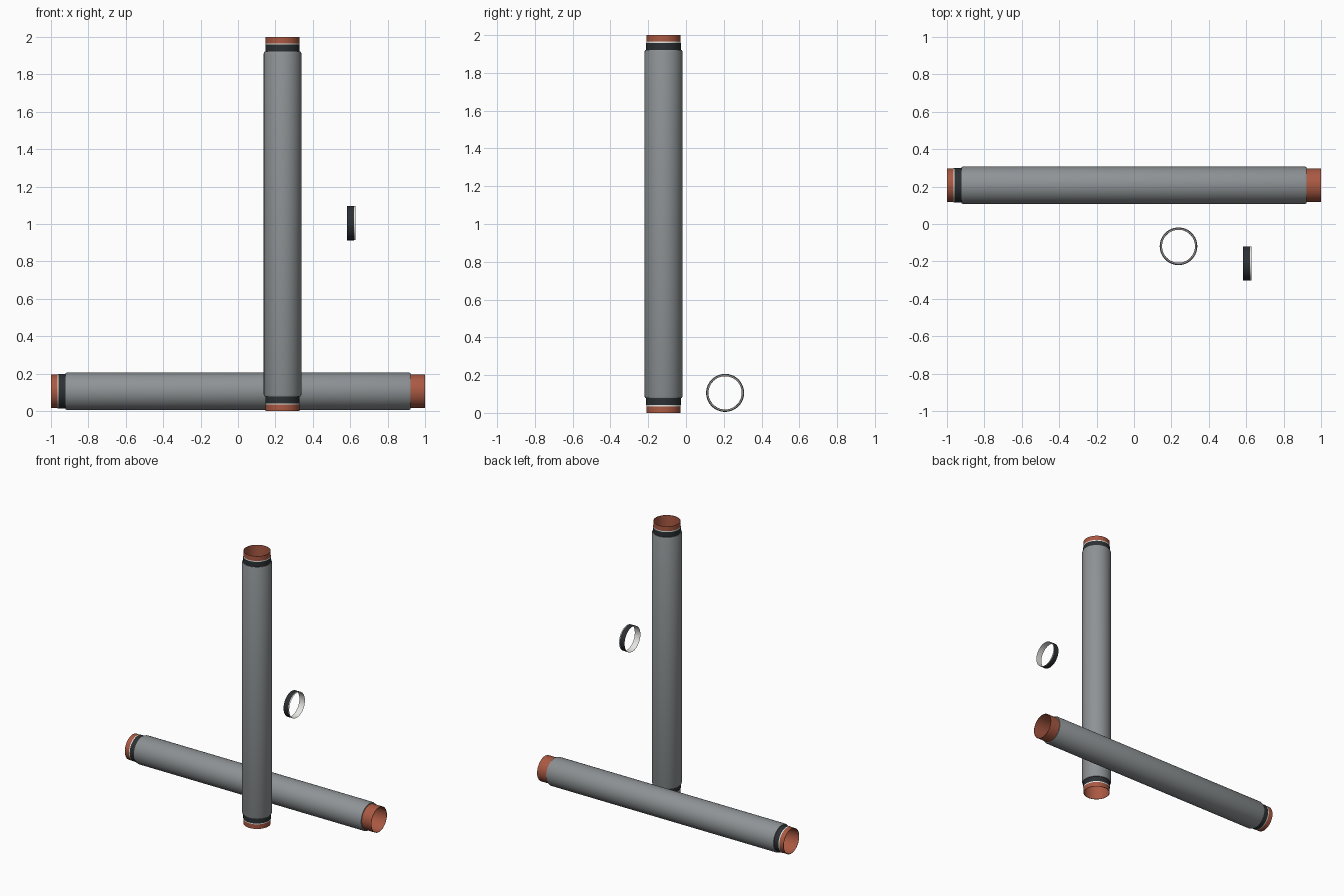
import bpy
import math
from mathutils import Matrix

if "Cube" in bpy.data.objects:
    bpy.data.objects.remove(bpy.data.objects["Cube"])

SEGMENTS = 64


def material(name, color):
    m = bpy.data.materials.new(name)
    m.diffuse_color = (*color, 1)
    m.use_nodes = True
    m.node_tree.nodes["Principled BSDF"].inputs["Base Color"].default_value = m.diffuse_color
    return m


COPPER = material("copper_red", (0.40, 0.10, 0.055))
GREY = material("foam_grey", (0.27, 0.29, 0.30))
BLACK = material("rubber_black", (0.025, 0.03, 0.033))
WHITE = material("tape_white", (0.85, 0.85, 0.82))


def lathe(name, profile, mat, matrix, closed=True):
    """Revolve (radius, height) points about local z, then place with matrix."""
    n = len(profile)
    verts, faces = [], []
    for i in range(SEGMENTS):
        a = 2 * math.pi * i / SEGMENTS
        verts += [(r * math.cos(a), r * math.sin(a), h) for r, h in profile]
    for i in range(SEGMENTS):
        j = (i + 1) % SEGMENTS
        for k in range(n if closed else n - 1):
            m = (k + 1) % n
            faces.append((i * n + k, j * n + k, j * n + m, i * n + m))
    mesh = bpy.data.meshes.new(name)
    mesh.from_pydata(verts, [], faces)
    mesh.materials.append(mat)
    obj = bpy.data.objects.new(name, mesh)
    bpy.context.collection.objects.link(obj)
    obj.matrix_world = matrix
    bpy.context.view_layer.objects.active = obj
    obj.select_set(True)
    bpy.ops.object.shade_smooth_by_angle(angle=math.radians(30))
    obj.select_set(False)


def seal(name, matrix):
    """Black band over a slightly wider white backing, 0 to 0.045 along z."""
    lathe(name + "_band", [(0.0920, 0), (0.0920, 0.038)], BLACK, matrix, False)
    lathe(name + "_backing", [(0.0912, 0), (0.0912, 0.045)], WHITE, matrix, False)


def pipe(name, matrix, sealed_ends):
    # copper carrier tube with insulation sleeve and end seals
    lathe(name + "_inner_tube",
          [(0.0905, -1), (0.0905, 1), (0.088, 1), (0.088, -1)], COPPER, matrix)
    lathe(name + "_insulation",
          [(0.0905, -0.922), (0.097, -0.922), (0.1005, -0.912),
           (0.1005, 0.912), (0.097, 0.922), (0.0905, 0.922)], GREY, matrix)
    for end in sealed_ends:
        flip = Matrix.Rotation(0 if end > 0 else math.pi, 4, 'X')
        label = "upper" if end > 0 else "lower"
        seal(f"{name}_{label}_seal",
             matrix @ flip @ Matrix.Translation((0, 0, 0.921)))


ALONG_X = Matrix.Rotation(math.pi / 2, 4, 'Y')

# standing pipe, lying pipe with one bare end, and the loose seal
pipe("standing_pipe", Matrix.Translation((0.238, -0.119, 1)), (1, -1))
pipe("lying_pipe", Matrix.Translation((0, 0.207, 0.106)) @ ALONG_X, (-1,))
seal("loose_seal", Matrix.Translation((0.582, -0.211, 1.005)) @ ALONG_X)
